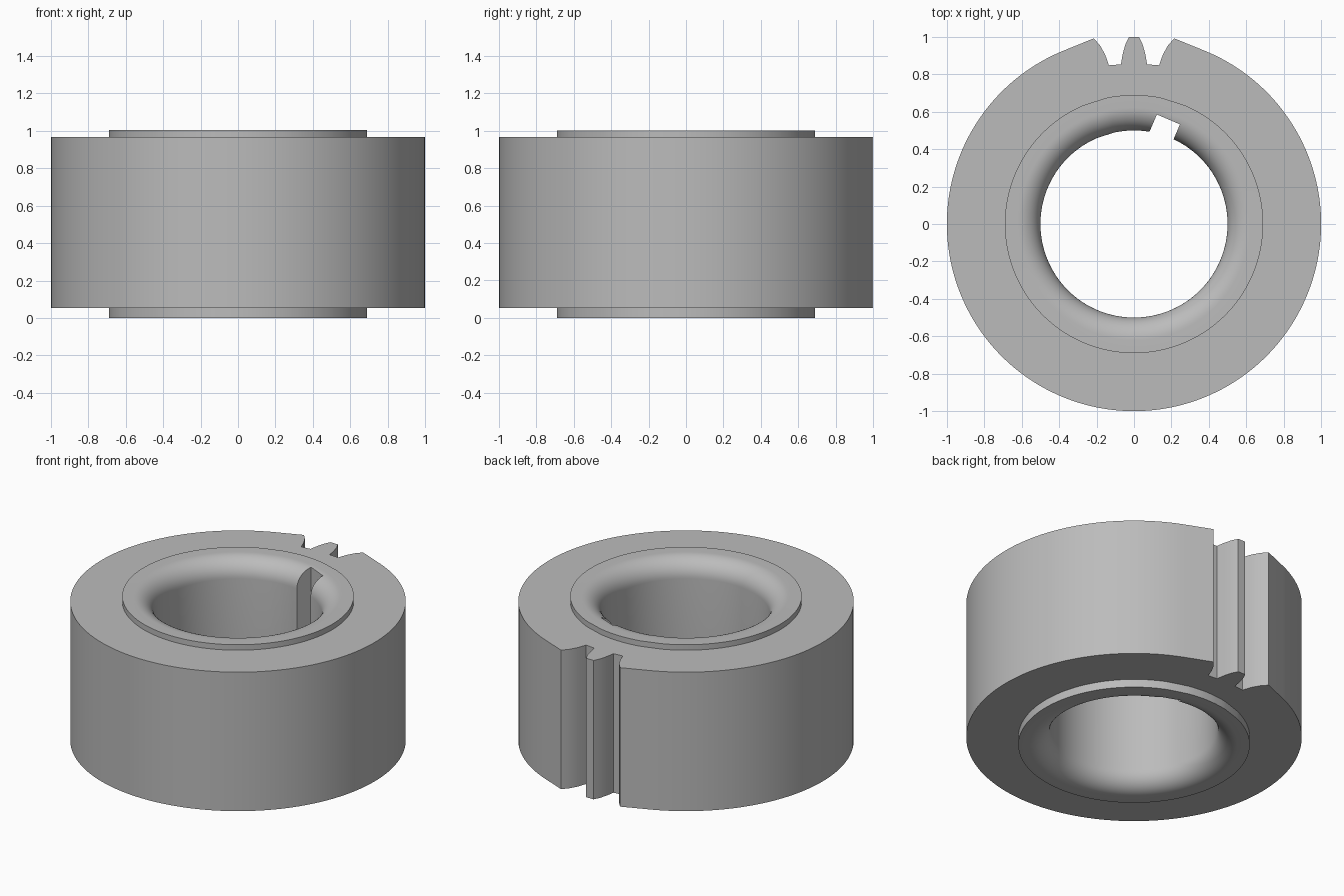
import bpy, bmesh, math
from mathutils import Matrix

if "Cube" in bpy.data.objects:
    bpy.data.objects.remove(bpy.data.objects["Cube"], do_unlink=True)

BORE, HUB, FILLET = 0.5, 0.69, 0.12
LOW, HIGH, TOP = 0.053, 0.967, 1.003

steel = bpy.data.materials.new("plain grey")
steel.use_nodes = True
grey = (0.5, 0.5, 0.5, 1)
steel.diffuse_color = grey
steel.node_tree.nodes["Principled BSDF"].inputs["Base Color"].default_value = grey


def outline():
    """Round rim, interrupted at the back by one tooth between two gaps."""
    half = [(0.027, 0.999), (0.046, 0.96), (0.06, 0.91), (0.07, 0.853),
            (0.134, 0.848), (0.154, 0.905), (0.182, 0.955), (0.215, 0.992)]
    start, steps = math.radians(23), 144
    sweep = 2 * (math.pi - start)
    arc = []
    for i in range(steps + 1):
        a = start + sweep * i / steps
        arc.append((math.sin(a), math.cos(a)))
    return half + arc + [(-x, y) for x, y in reversed(half)]


def section():
    """Inner part of the cross-section, from lower rim step to upper one."""
    pts = [(HUB, LOW), (HUB, 0)]
    n = 12
    curve = []
    for i in range(n + 1):
        a = math.pi / 2 * i / n
        curve.append((BORE + FILLET * (1 - math.sin(a)), FILLET * (1 - math.cos(a))))
    # the curve runs from the flat hub face into the bore
    curve = [(BORE + FILLET - FILLET * math.sin(math.pi / 2 * i / n),
              FILLET - FILLET * math.cos(math.pi / 2 * i / n)) for i in range(n + 1)]
    pts += curve + [(r, TOP - z) for r, z in reversed(curve)]
    return pts + [(HUB, TOP), (HUB, HIGH)]


# Gear ring: sweep the section around, its rim following the outline
bm = bmesh.new()
columns = []
for x, y in outline():
    rim = math.hypot(x, y)
    loop = [(rim, LOW)] + section() + [(rim, HIGH)]
    columns.append([bm.verts.new((x / rim * r, y / rim * r, z)) for r, z in loop])
for a, b in zip(columns, columns[1:] + columns[:1]):
    for k in range(len(a)):
        m = (k + 1) % len(a)
        bm.faces.new((a[k], a[m], b[m], b[k]))
bmesh.ops.recalc_face_normals(bm, faces=bm.faces)
mesh = bpy.data.meshes.new("gear_ring")
bm.to_mesh(mesh)
bm.free()
ring = bpy.data.objects.new("gear_ring", mesh)
bpy.context.collection.objects.link(ring)
mesh.materials.append(steel)

# Keyway: slot cut through the bore wall
bm = bmesh.new()
bmesh.ops.create_cube(bm, size=1)
turn = Matrix.Rotation(math.radians(-23.3), 4, "Z")
place = Matrix.Translation((-0.052, 0.436, 0.5))
size = Matrix.Diagonal((0.134, 0.3, 1.4, 1))
bm.transform(turn @ place @ size)
cut_mesh = bpy.data.meshes.new("keyway_cutter")
bm.to_mesh(cut_mesh)
bm.free()
cut_mesh.materials.append(steel)
cutter = bpy.data.objects.new("keyway_cutter", cut_mesh)
bpy.context.collection.objects.link(cutter)
cutter.hide_render = True

mod = ring.modifiers.new("keyway", "BOOLEAN")
mod.operation = "DIFFERENCE"
mod.solver = "EXACT"
mod.object = cutter
bpy.ops.object.select_all(action="DESELECT")
ring.select_set(True)
bpy.context.view_layer.objects.active = ring
bpy.ops.object.modifier_apply(modifier=mod.name)
bpy.data.objects.remove(cutter, do_unlink=True)
bpy.ops.object.shade_smooth_by_angle(angle=math.radians(25))
